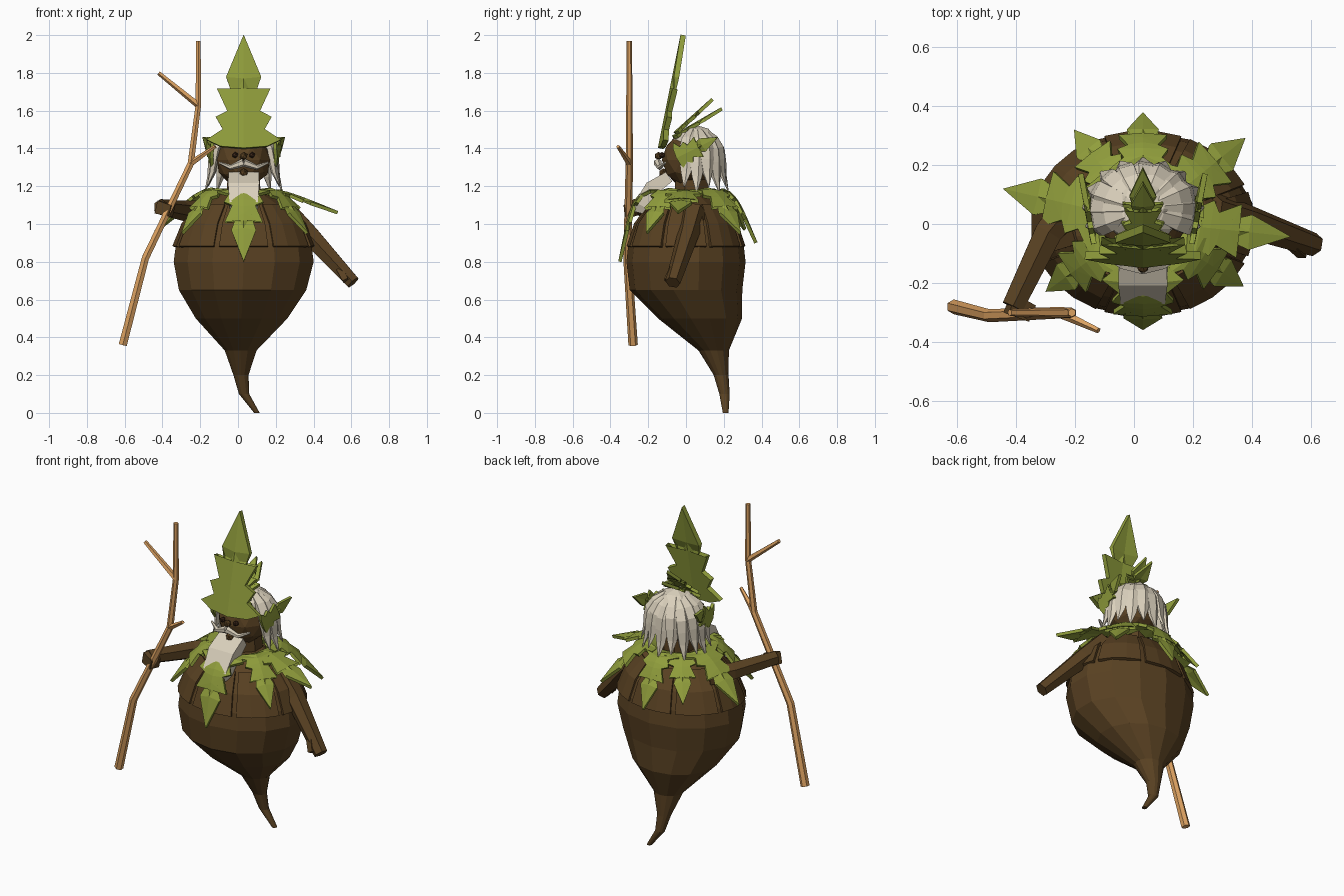
import bpy, bmesh, math
from mathutils import Vector

default_cube = bpy.data.objects.get("Cube")
if default_cube:
    bpy.data.objects.remove(default_cube, do_unlink=True)

MIDDLE = .03  # the head and collar sit slightly to the left
FORWARD, UPWARD = Vector((0, -1, 0)), Vector((0, 0, 1))


def make_material(name, red, green, blue):
    material = bpy.data.materials.new(name)
    material.use_nodes = True
    material.diffuse_color = (red, green, blue, 1)
    shader = material.node_tree.nodes["Principled BSDF"]
    shader.inputs["Base Color"].default_value = (red, green, blue, 1)
    return material


BARK = make_material("bark brown", .1, .053, .016)
GREEN = make_material("leaf green", .28, .34, .045)
HAIR = make_material("cream hair", .7, .63, .5)
WOOD = make_material("staff wood", .72, .36, .12)
DARK = make_material("dark brown", .045, .02, .01)


def finish(name, bm, material, thickness=None):
    bmesh.ops.recalc_face_normals(bm, faces=bm.faces)
    mesh = bpy.data.meshes.new(name)
    bm.to_mesh(mesh)
    bm.free()
    mesh.materials.append(material)
    part = bpy.data.objects.new(name, mesh)
    bpy.context.collection.objects.link(part)
    if thickness:
        solidify = part.modifiers.new("thickness", "SOLIDIFY")
        solidify.thickness = thickness
        solidify.offset = 0


def bridge(bm, rows, closed):
    for lower, upper in zip(rows, rows[1:]):
        for j in range(0 if closed else 1, len(lower)):
            bm.faces.new((lower[j - 1], lower[j], upper[j], upper[j - 1]))


def loft(name, rings, sides, material, up=FORWARD, level=False):
    """Skin a closed tube through rings of (centre, half width, half depth)."""
    bm = bmesh.new()
    corner = math.sqrt(2) if sides == 4 else 1
    last = len(rings) - 1
    rows = []
    for i, (centre, width, depth) in enumerate(rings):
        along = rings[min(i + 1, last)][0] - rings[max(i - 1, 0)][0]
        along = UPWARD if level else along.normalized()
        across = along.cross(up).normalized()
        outward = across.cross(along)
        row = []
        for j in range(sides):
            angle = (j + .5) * math.tau / sides
            offset = across * math.cos(angle) * width + outward * math.sin(angle) * depth
            row.append(bm.verts.new(centre + offset * corner))
        rows.append(row)
    bridge(bm, rows, closed=True)
    bm.faces.new(rows[0])
    bm.faces.new(rows[-1])
    finish(name, bm, material)


def limb(name, points, start, end, sides, material, up=FORWARD):
    """Tube whose radius changes evenly from start to end."""
    rings = []
    for i, point in enumerate(points):
        radius = start + (end - start) * i / (len(points) - 1)
        rings.append((Vector(point), radius, radius))
    loft(name, rings, sides, material, up)


def ball(name, centre, radius, material, detail=1):
    bm = bmesh.new()
    bmesh.ops.create_icosphere(bm, subdivisions=detail, radius=radius)
    bmesh.ops.translate(bm, verts=bm.verts, vec=centre)
    finish(name, bm, material)


# Half outline of a jagged leaf of length 1: half width, distance along
LEAF = [(0, 0), (.2, .02), (.32, .08), (.18, .17), (.24, .28), (.14, .33),
        (.23, .53), (.09, .45), (.15, .63), (0, 1)]


def leaf(name, base, tip, facing, fold=.1, bow=0, thickness=.018):
    """Jagged leaf, folded along its midrib and arched outward by bow."""
    bm = bmesh.new()
    base, tip = Vector(base), Vector(tip)
    along = tip - base
    side = along.cross(Vector(facing)).normalized() * along.length
    outward = side.cross(along).normalized()

    def vertex(width, distance, sign):
        arch = bow * math.sin(math.pi * math.sqrt(distance)) - fold * width * along.length
        return bm.verts.new(base + along * distance + side * sign * width + outward * arch)

    count = len(LEAF) - 2
    rib = [vertex(0, .7 * i / count, 1) for i in range(count + 1)] + [vertex(0, 1, 1)]
    for sign in (-1, 1):
        edge = [vertex(width, distance, sign) for width, distance in LEAF[1:-1]]
        edge = [rib[0], *edge, rib[-1]]
        for i in range(count + 1):
            bm.faces.new(dict.fromkeys((rib[i], edge[i], edge[i + 1], rib[i + 1])))
    bm.normal_update()
    bmesh.ops.triangulate(bm, faces=bm.faces)
    finish(name, bm, GREEN, thickness)


def body_ring(z):
    """Domed shoulders above the belly, tapering into a curled tail below."""
    belly, radius = .8, .38
    if z > belly:
        width = radius * math.sqrt(1 - ((z - belly) / radius) ** 2)
    else:
        taper = math.cos(min((belly - z) / .55, 1) * math.pi / 2)
        width = max(radius * taper, .015 + .13 * z)
    rise = min(z / belly, 1)
    x = MIDDLE * rise + .1 * math.exp(-z / .08)
    y = .21 * math.cos(min(z / .65, 1) * math.pi / 2)
    return Vector((x, y, z)), width, width * (1 - .17 * rise)


# Root-shaped body
heights = (0, .1, .2, .33, .5, .65, .8, .9, 1, 1.1, 1.16)
loft("body", [body_ring(z) for z in heights], 14, BARK, level=True)

# Raised shoulder panels with narrow gaps between them
bm = bmesh.new()
panel_count, columns = 8, 4
for panel in range(panel_count):
    rows = []
    for z in (.88, 1, 1.1):
        centre, width, depth = body_ring(z)
        row = []
        for column in range(columns):
            turn = panel + .9 * (column / (columns - 1) - .5)
            angle = turn * math.tau / panel_count
            row.append(bm.verts.new(centre + Vector((width * math.sin(angle),
                                                     -depth * math.cos(angle), 0))))
        rows.append(row)
    bridge(bm, rows, closed=False)
finish("shoulder_panels", bm, BARK, thickness=.018)

# Arms and fists
limb("left_arm", [(.25, .04, 1.06), (.38, .01, .94), (.61, -.07, .69)], .075, .04, 6, BARK)
limb("left_thumb", [(.54, -.07, .76), (.57, -.1, .7)], .018, .016, 4, BARK)
limb("right_arm", [(-.2, .08, 1.06), (-.29, -.03, 1.07), (-.41, -.28, 1.09)],
     .065, .042, 6, BARK, UPWARD)
limb("right_hand", [(-.42, -.27, 1.09), (-.35, -.3, 1.07)], .035, .03, 4, BARK, UPWARD)

# Forked staff
lower_fork, upper_fork = (-.25, -.3, 1.32), (-.21, -.3, 1.63)
limb("staff", [(-.61, -.28, .36), (-.49, -.31, .82), lower_fork, upper_fork,
               (-.21, -.3, 1.97)], .025, .014, 6, WOOD)
limb("staff_upper_branch", [upper_fork, (-.42, -.3, 1.8)], .018, .012, 5, WOOD)
limb("staff_lower_branch", [lower_fork, (-.12, -.36, 1.41)], .018, .01, 5, WOOD)

# Neck, head and face
limb("neck", [(MIDDLE, MIDDLE, 1.1), (MIDDLE, MIDDLE, 1.3)], .1, .09, 8, BARK)
ball("head", (MIDDLE, .02, 1.34), .148, BARK, detail=2)
ball("nose", (MIDDLE, -.145, 1.36), .022, BARK)
ball("lower_lip", (MIDDLE, -.12, 1.27), .025, BARK)
for label, sign in (("left", 1), ("right", -1)):
    def beside(distance, y, z):
        return Vector((MIDDLE + sign * distance, y, z))

    ball(label + "_eye", beside(.045, -.127, 1.365), .017, DARK)
    limb(label + "_moustache", [beside(0, -.15, 1.325), beside(.07, -.14, 1.3),
                                beside(.13, -.11, 1.325)], .022, .006, 6, HAIR, UPWARD)
    leaf(label + "_ear_leaf", beside(.17, -.05, 1.35), beside(.21, .17, 1.46), (sign, 0, 0))

# Plank-shaped beard
loft("beard", [(Vector((MIDDLE, -.09, 1.25)), .08, .03),
               (Vector((MIDDLE, -.18, 1.19)), .083, .04),
               (Vector((MIDDLE, -.24, 1.1)), .075, .035),
               (Vector((MIDDLE, -.25, 1.06)), .055, .02)], 4, HAIR)

# Hair cap with broad drooping locks that flick outward at the tips
crown = Vector((MIDDLE, .05, 1.51))
ball("hair_cap", crown - UPWARD * .12, .135, HAIR, detail=2)
steps, lock_count = 6, 11
for i in range(lock_count):
    angle = math.radians(220 * i / (lock_count - 1) - 20)
    radial = Vector((math.cos(angle), math.sin(angle) * .85, 0))
    length = .31 + .03 * (i % 2)
    rings = []
    for step in range(steps + 1):
        t = step / steps
        reach = .165 * math.sin(min(t * 1.6, 1) * math.pi / 2) + .04 * t ** 6
        width = .004 + .042 * math.sin(math.pi * t) ** .7
        point = crown + radial * reach - UPWARD * length * t ** 1.5
        rings.append((point, width, width * .5))
    loft("hair_lock", rings, 5, HAIR, radial + UPWARD)

# Crown leaves
leaf("crown_leaf", (MIDDLE, -.135, 1.4), (MIDDLE, -.015, 2), FORWARD, thickness=.028)
leaf("rear_crown_leaf_low", (MIDDLE, -.07, 1.46), (MIDDLE, .19, 1.61), UPWARD)
leaf("rear_crown_leaf_high", (MIDDLE, -.06, 1.48), (MIDDLE, .14, 1.66), UPWARD)

# Collar of leaves around the neck: direction in degrees, reach, tip height
COLLAR = [(-90, .36, .8), (-33, .4, .95), (-6, .5, 1.06), (39, .44, .95),
          (90, .36, .9), (127, .38, .97), (167, .48, .96), (216, .4, .95)]
neck = Vector((MIDDLE, .01, 1.16))
for degrees, reach, tip_height in COLLAR:
    angle = math.radians(degrees)
    radial = Vector((math.cos(angle), math.sin(angle), 0))
    drop = neck.z - tip_height
    leaf("collar_leaf", neck + radial * .12, neck + radial * reach - UPWARD * drop,
         radial + UPWARD, bow=drop * .3)
